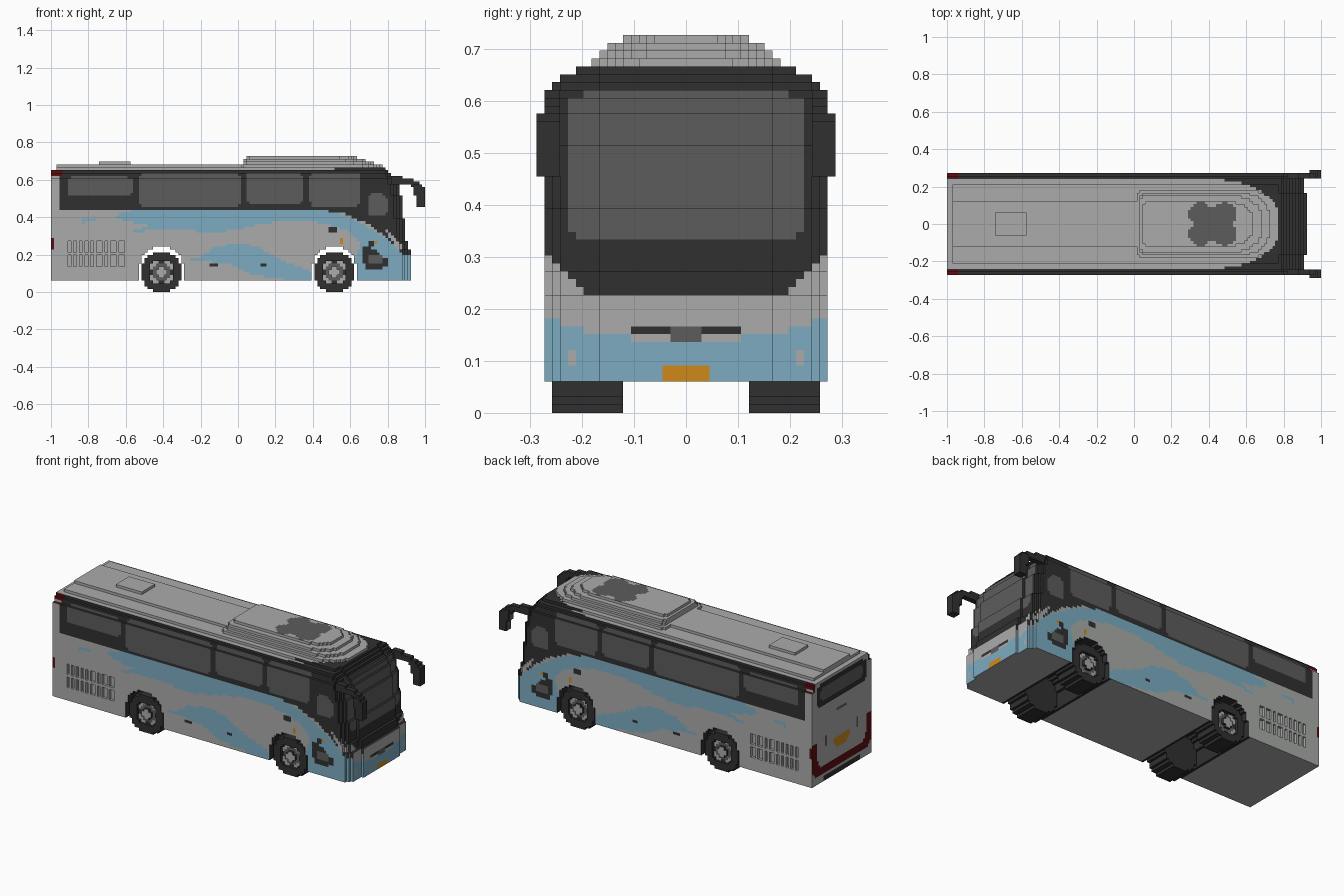
import bpy, bmesh, math

old = bpy.data.objects.get("Cube")
if old:
    bpy.data.objects.remove(old, do_unlink=True)

V = 2 / 132                     # size of one block
COLOURS = {
    "body_grey": (0.40, 0.41, 0.40), "sky_blue": (0.20, 0.41, 0.53),
    "trim_black": (0.03, 0.03, 0.03), "glass_grey": (0.108, 0.108, 0.108),
    "lamp_red": (0.11, 0.004, 0.006), "signal_orange": (0.62, 0.25, 0.01),
}
MATS = []
for name, rgb in COLOURS.items():
    m = bpy.data.materials.new(name)
    m.use_nodes = True
    m.diffuse_color = (*rgb, 1)
    m.node_tree.nodes["Principled BSDF"].inputs["Base Color"].default_value = (*rgb, 1)
    MATS.append(m)
GREY, BLUE, BLACK, GLASS, RED, ORANGE = range(6)

# corner offsets of the six block faces, by outward direction
SIDES = {
    (1, 0, 0): ((1, 0, 0), (1, 1, 0), (1, 1, 1), (1, 0, 1)),
    (-1, 0, 0): ((0, 0, 0), (0, 0, 1), (0, 1, 1), (0, 1, 0)),
    (0, 1, 0): ((0, 1, 0), (0, 1, 1), (1, 1, 1), (1, 1, 0)),
    (0, -1, 0): ((0, 0, 0), (1, 0, 0), (1, 0, 1), (0, 0, 1)),
    (0, 0, 1): ((0, 0, 1), (1, 0, 1), (1, 1, 1), (0, 1, 1)),
    (0, 0, -1): ((0, 0, 0), (0, 1, 0), (1, 1, 0), (1, 0, 0)),
}


def blocks(name, xr, yr, zr, inside, paint):
    """Blocky solid: keep cells where inside(x, y, z), colour faces by paint(x, y, z, normal)."""
    mid = lambda c: tuple((n + 0.5) * V for n in c)
    cells = {(i, j, k) for i in range(*xr) for j in range(*yr) for k in range(*zr)
             if inside(*mid((i, j, k)))}
    bm, verts = bmesh.new(), {}
    for c in cells:
        for n, corners in SIDES.items():
            if (c[0] + n[0], c[1] + n[1], c[2] + n[2]) in cells:
                continue
            ring = []
            for o in corners:
                key = (c[0] + o[0], c[1] + o[1], c[2] + o[2])
                if key not in verts:
                    verts[key] = bm.verts.new([a * V for a in key])
                ring.append(verts[key])
            bm.faces.new(ring).material_index = paint(*mid(c), n)
    me = bpy.data.meshes.new(name)
    bm.to_mesh(me)
    bm.free()
    for m in MATS:
        me.materials.append(m)
    ob = bpy.data.objects.new(name, me)
    bpy.context.collection.objects.link(ob)
    return ob


def in_poly(u, v, pts):
    hit = False
    for (a, b), (c, d) in zip(pts, pts[1:] + pts[:1]):
        if (b > v) != (d > v) and u < (c - a) * (v - b) / (d - b) + a:
            hit = not hit
    return hit


def in_rect(u, v, u0, u1, v0, v1, r=0.0):
    du = max(u0 + r - u, u - u1 + r, 0)
    dv = max(v0 + r - v, v - v1 + r, 0)
    return u0 < u < u1 and v0 < v < v1 and (r == 0 or math.hypot(du, dv) <= r)


# side livery shapes (x, z)
UPPER_WAVE = [(-.66, .41), (-.55, .44), (.42, .45), (.6, .40), (.74, .32), (.92, .20), (.92, .06),
              (.62, .06), (.63, .2), (.66, .26), (.6, .32), (.48, .365), (.3, .385), (.12, .365),
              (.0, .335), (-.15, .31), (-.3, .34), (-.42, .335), (-.6, .315), (-.48, .355), (-.62, .385)]
LOWER_WAVE = [(-.27, .17), (-.2, .19), (-.13, .235), (-.02, .26), (.1, .245), (.17, .2), (.25, .16),
              (.38, .12), (.41, .06), (.2, .07), (.06, .10), (-.05, .15), (-.2, .165)]
STREAK = [(-.84, .37), (-.76, .375), (-.76, .395), (-.84, .385)]
BLACK_BAND = [(-.955, .445), (.42, .445), (.58, .415), (.70, .36), (.80, .29), (.88, .20), (.93, .2),
              (.93, .67), (.56, .67), (.5, .655), (-.955, .655)]
HEADLIGHT = [(.66, .24), (.70, .245), (.80, .175), (.80, .14), (.74, .12), (.68, .13), (.665, .18)]
SILVER = [(.78, .335), (.80, .335), (.88, .25), (.88, .225), (.85, .235)]
WINDOWS = [(-.915, -.56, .515, .615), (-.53, .01, .455, .64), (.04, .35, .47, .64),
           (.385, .655, .455, .64), (.69, .80, .41, .525)]


def side_paint(x, z):
    if x < -.935 and .628 < z < .655 or x < -.985 and .23 < z < .29:
        return RED
    if any(in_rect(x, z, *w, .035) for w in WINDOWS):
        return GLASS
    if in_poly(x, z, HEADLIGHT):
        return GLASS if in_rect(x, z, .69, .77, .145, .2, .02) else BLACK
    if in_poly(x, z, SILVER):
        return GREY
    if in_poly(x, z, BLACK_BAND):
        return BLACK
    if in_rect(x, z, .545, .565, .26, .29) or in_rect(x, z, .725, .745, .25, .275):
        return ORANGE
    for mx, mz in ((-.13, .143), (.14, .143), (.51, .335), (.71, .26)):
        if abs(x - mx) < .018 and abs(z - mz) < .012:
            return BLACK
    return BLUE if any(in_poly(x, z, p) for p in (UPPER_WAVE, LOWER_WAVE, STREAK)) else GREY


def front_paint(y, z):
    y = abs(y)
    if y < .23 and in_rect(y, z, -.23, .23, .335, .615, .04):
        return GLASS
    if z > .228 + max(0, y - .165) ** 2 * 8:
        return BLACK
    if y < .045 and z < .09:
        return ORANGE
    if y < .03 and .137 < z < .166:
        return GLASS
    if .035 < y < .1 and .15 < z < .17:
        return BLACK
    if abs(y - .215) + abs(z - .106) < .016:
        return GREY
    top = .137 if y < .105 else .152 if y < .2 else .167 if y < .235 else .18
    return BLUE if z < top else GREY


def rear_paint(y, z):
    y = abs(y)
    if in_rect(y, z, -.225, .225, .50, .63, .03):
        return GLASS if in_rect(y, z, -.19, .19, .525, .61, .02) else BLACK
    if y > .235 and .61 < z < .655:
        return RED
    if y < .07 and .215 < z < .275 and z > .215 + (y - .04) * 1.2:
        return ORANGE
    if y < .17 and z < .092 and z > .068:
        return BLACK
    if in_rect(y, z, -.28, .28, .105, .45, .08) and not in_rect(y, z, -.222, .222, .15, .5, .06) and z < .31:
        return RED
    if .13 < y < .155 and .26 < z < .32 or y < .05 and .425 < z < .44:
        return GLASS
    return GREY


# ---- body shell -------------------------------------------------------
AXLES = (-27 * V, 34 * V)
NOSE = [(15, 61), (18, 60), (26, 59), (34, 58), (38, 57), (40, 56), (41, 55), (42, 54), (43, 53), (44, 52)]
HALF = [(40, 18), (42, 17), (43, 16), (44, 14)]


def near_arch(x, z, r):
    return any(abs(x - a) < r and (z < .125 or math.hypot(x - a, z - .125) < r) for a in AXLES)


def step(table, k):
    return next(v for top, v in table if k < top)


def is_vent(x, z):
    for x0 in (-.915, -.75):
        t = (x - x0) / (2 * V)
        if 0 <= t < 5 and t % 1 < .5 and (.135 < z < .2 or .212 < z < .278):
            return True
    return False


def body_inside(x, y, z):
    a, k = abs(y) / V, z / V
    if a > step(HALF, k) or near_arch(x, z, .118):
        return False
    drop = 0 if a < 11 else 1 if a < 16 else 2 if a < 17 else 3
    if x / V > step(NOSE, k) - drop or (k > 43 and x / V < -64):
        return False
    return not (a > 17 and is_vent(x, z))


def body_paint(x, y, z, n):
    if near_arch(x, z, .118 + 1.1 * V) and (n[0] or n[2]) and z < .26 and -.6 < x < .7:
        return BLACK
    if n[2] < 0:
        return GREY
    if n[2] > 0 and z > .3:
        if z < .64:
            return BLACK if x > -.94 else RED
        out = x > .48 and ((x - .48) / .29) ** 2 + (y / .235) ** 2 > 1
        return BLACK if out else GREY
    if n[0] > 0 and x > .7:
        return front_paint(y, z)
    if n[0] < 0 and x < -.95:
        return rear_paint(y, z)
    return side_paint(x, z)


blocks("bus_body", (-66, 61), (-18, 18), (4, 44), body_inside, body_paint)

# ---- roof parts -------------------------------------------------------
plain = lambda colour: (lambda x, y, z, n: colour)
blocks("roof_strip", (-64, 2), (-8, 8), (44, 45), lambda x, y, z: True, plain(GREY))
blocks("roof_hatch", (-49, -38), (-4, 4), (45, 46),
       lambda x, y, z: in_rect(x, y, -49 * V, -38 * V, -4 * V, 4 * V, 1.5 * V), plain(GREY))

# each pod layer: half width, rear x, front x in blocks
POD = {44: (12, 1, 51), 45: (11, 2, 48), 46: (10, 2, 45), 47: (8, 3, 42)}


def pod_inside(x, y, z):
    h, a, b = POD[int(z / V)]
    curve = b - 8 * (abs(y) / V / h) ** 4
    return abs(y) / V < h and a < x / V < curve and not (x / V < a + 1 and abs(y) / V > h - 1)


def pod_paint(x, y, z, n):
    fan = any(math.hypot(x - c, abs(y) - .055) < .062 for c in (.355, .485))
    link = in_rect(x, abs(y), .38, .46, -.01, .09)
    return GLASS if n[2] > 0 and z > 47 * V and (fan or link) else GREY


blocks("roof_air_unit", (1, 52), (-12, 12), (44, 48), pod_inside, pod_paint)


# ---- wheels -----------------------------------------------------------
def add_wheel(name, ax, side):
    def paint(x, y, z, n):
        r = math.hypot(x - ax, z - 7 * V)
        if n[1] == 0 or n[1] != side:
            return BLACK
        spoke = (abs(x - ax) < V or abs(z - 7 * V) < V)
        return GREY if r < .032 or .046 < r < .068 and not spoke else GLASS if r < .046 else BLACK

    def inside(x, y, z):
        r = math.hypot(x - ax, z - 7 * V)
        dished = abs(y) > 16 * V and .032 < r < .068
        return r < 7.2 * V and not dished

    c = round(ax / V)
    blocks(name, (c - 8, c + 8), (8, 17) if side > 0 else (-17, -8), (0, 15), inside, paint)


# ---- mirrors ----------------------------------------------------------
def add_mirror(name, side):
    def inside(x, y, z):
        i, a, k = x / V, abs(y) / V, z / V
        arm = a < 18 and i < 64 and abs(k - (39.5 - max(0, i - 58) * .3)) < 1.1
        head = i > 62 and 30 < k < 38 and not (k > 37 and i > 65) and not (k < 34 and i < 63)
        return arm or head

    def paint(x, y, z, n):
        return GLASS if n[0] < 0 and x > 62 * V and z < 36 * V and abs(y) < 18 * V else BLACK

    blocks(name, (54, 66), (16, 19) if side > 0 else (-19, -16), (30, 41), inside, paint)


for label, side in (("left", 1), ("right", -1)):
    add_wheel("rear_wheel_" + label, AXLES[0], side)
    add_wheel("front_wheel_" + label, AXLES[1], side)
    add_mirror("mirror_" + label, side)
